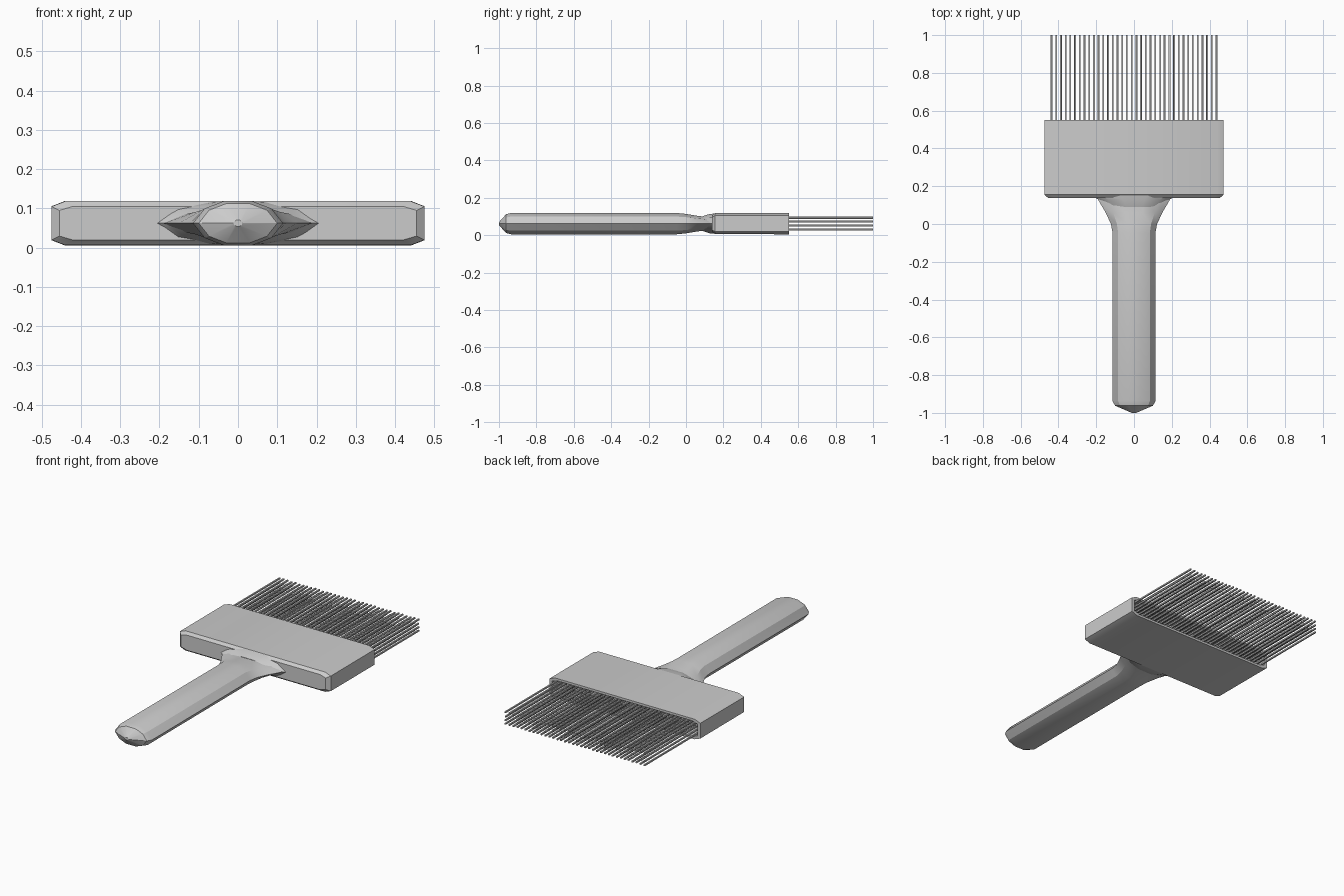
import bpy, bmesh, math, random

if "Cube" in bpy.data.objects:
    bpy.data.objects.remove(bpy.data.objects["Cube"])

random.seed(4)
MID = 0.062

grey = bpy.data.materials.new("plain grey")
grey.use_nodes = True
grey.diffuse_color = (0.6, 0.6, 0.6, 1)
grey.node_tree.nodes["Principled BSDF"].inputs["Base Color"].default_value = (0.6, 0.6, 0.6, 1)


def finish(name, bm, smooth=True):
    bmesh.ops.recalc_face_normals(bm, faces=bm.faces)
    mesh = bpy.data.meshes.new(name)
    bm.to_mesh(mesh)
    bm.free()
    mesh.materials.append(grey)
    obj = bpy.data.objects.new(name, mesh)
    bpy.context.collection.objects.link(obj)
    if smooth:
        bpy.ops.object.select_all(action="DESELECT")
        obj.select_set(True)
        bpy.context.view_layer.objects.active = obj
        bpy.ops.object.shade_smooth_by_angle(angle=math.radians(25))


def loft(name, section, rings):
    """Sweep a unit section along y; each ring is (y, half width, half height)."""
    bm = bmesh.new()
    loops = [[bm.verts.new((x * w, y, MID + z * h)) for x, z in section(w, h)]
             for y, w, h in rings]
    n = len(loops[0])
    for a, b in zip(loops, loops[1:]):
        for i in range(n):
            j = (i + 1) % n
            bm.faces.new((a[i], a[j], b[j], b[i]))
    bm.faces.new(loops[0])
    bm.faces.new(loops[-1])
    bmesh.ops.remove_doubles(bm, verts=bm.verts, dist=0.0005)
    finish(name, bm)


def mirrored(quarter):
    """Complete a quarter outline to all four quadrants."""
    right = quarter + [(x, -z) for x, z in reversed(quarter) if z]
    return right + [(-x, -z) for x, z in right if z or x < 1] + [(-1, 0)] * (quarter[-1][1] == 0)


def handle_section(w, h):
    # Faceted lens with ten sides and pointed flanks
    half = [(1, 0), (0.74, 0.66), (0.3, 1), (-0.3, 1), (-0.74, 0.66)]
    return half + [(-x, -z) for x, z in half]


def ferrule_section(w, h):
    # Rectangle with shallow chamfered corners
    return mirrored([(1 - 0.035 / w, 1), (1, 0.76)])


# Handle with a blunt pointed end and a flared, thinner neck
loft("handle", handle_section, [
    (-1.0, 0.012, 0.008), (-0.962, 0.1, 0.05), (-0.935, 0.115, 0.057),
    (-0.05, 0.113, 0.057), (0.0, 0.122, 0.052), (0.06, 0.15, 0.042),
    (0.125, 0.188, 0.034), (0.17, 0.195, 0.034)])

# Wide ferrule with a rounded front edge and a hollow back
loft("ferrule", ferrule_section, [
    (0.138, 0.455, 0.043), (0.155, 0.475, 0.056), (0.55, 0.475, 0.057),
    (0.55, 0.458, 0.044), (0.45, 0.458, 0.044)])

# Soft fillet joining the neck to the ferrule
loft("neck_collar", handle_section, [
    (0.09, 0.14, 0.04), (0.128, 0.185, 0.052), (0.16, 0.25, 0.054)])

# Four rows of thin square bristles
COLUMNS, ROWS, R = 36, 4, 0.004
bm = bmesh.new()
for c in range(COLUMNS):
    for r in range(ROWS):
        x = -0.437 + 0.874 * c / (COLUMNS - 1) + random.uniform(-0.001, 0.001)
        z = MID - 0.032 + 0.064 * r / (ROWS - 1) + random.uniform(-0.002, 0.002)
        made = bmesh.ops.create_cube(bm, size=1)["verts"]
        bmesh.ops.scale(bm, vec=(2 * R, 0.56, 2 * R), verts=made)
        bmesh.ops.translate(bm, vec=(x, 0.72, z), verts=made)
finish("bristles", bm, smooth=False)
